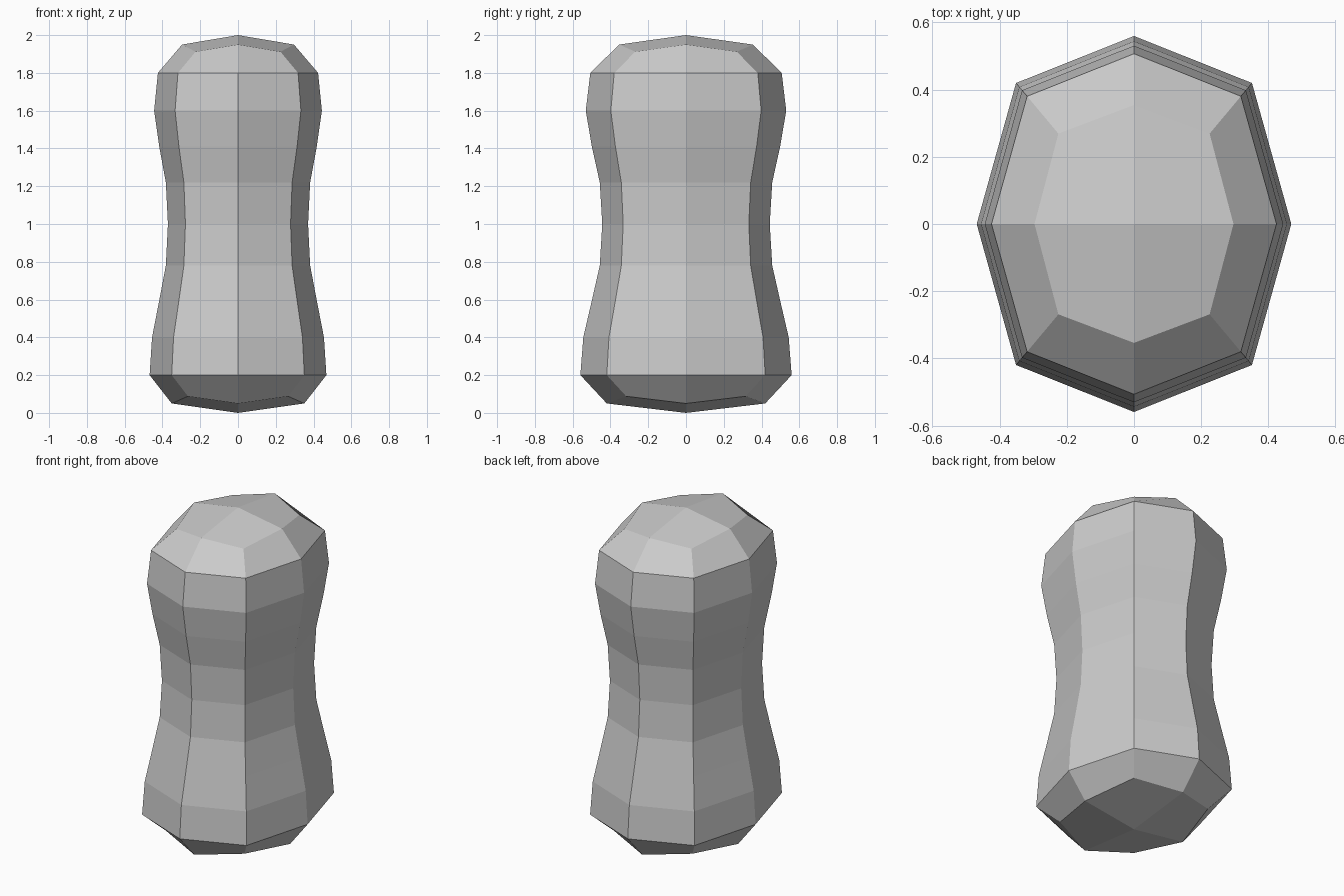
import bpy, bmesh

if "Cube" in bpy.data.objects:
    bpy.data.objects.remove(bpy.data.objects["Cube"])

# Height and half-width of each body ring; depth follows one ratio
RINGS = [(0.2, 0.468), (0.4, 0.455), (0.59, 0.418), (0.78, 0.382), (1.0, 0.371),
         (1.22, 0.382), (1.41, 0.417), (1.6, 0.444), (1.8, 0.424)]
DEPTH = 1.195

bm = bmesh.new()


def ring(rx, z, diagonal=0.75, z_diagonal=None):
    """Eight-sided ring with flattened corners, optionally at another height."""
    zd = z if z_diagonal is None else z_diagonal
    d = diagonal
    shape = [(1, 0), (d, d), (0, 1), (-d, d), (-1, 0), (-d, -d), (0, -1), (d, -d)]
    return [bm.verts.new((rx * x, rx * y * DEPTH, zd if i % 2 else z))
            for i, (x, y) in enumerate(shape)]


def bridge(low, high):
    for i in range(8):
        j = (i + 1) % 8
        bm.faces.new((low[i], low[j], high[j], high[i]))


def cap(loop, z):
    """Close a ring with four quads around a centre point."""
    c = bm.verts.new((0, 0, z))
    for i in range(0, 8, 2):
        bm.faces.new((c, loop[i], loop[i + 1], loop[(i + 2) % 8]))


# Rounded base, waisted body and rounded crown
loops = [ring(0.351, 0.05, 0.755, 0.088)]
loops += [ring(r, z) for z, r in RINGS]
loops.append(ring(0.296, 1.95, 0.76, 1.912))
for a, b in zip(loops, loops[1:]):
    bridge(a, b)
cap(loops[0], 0.0)
cap(loops[-1], 2.0)
bmesh.ops.recalc_face_normals(bm, faces=bm.faces)

mesh = bpy.data.meshes.new("waisted_body")
bm.to_mesh(mesh)
bm.free()
bpy.context.collection.objects.link(bpy.data.objects.new("waisted_body", mesh))
